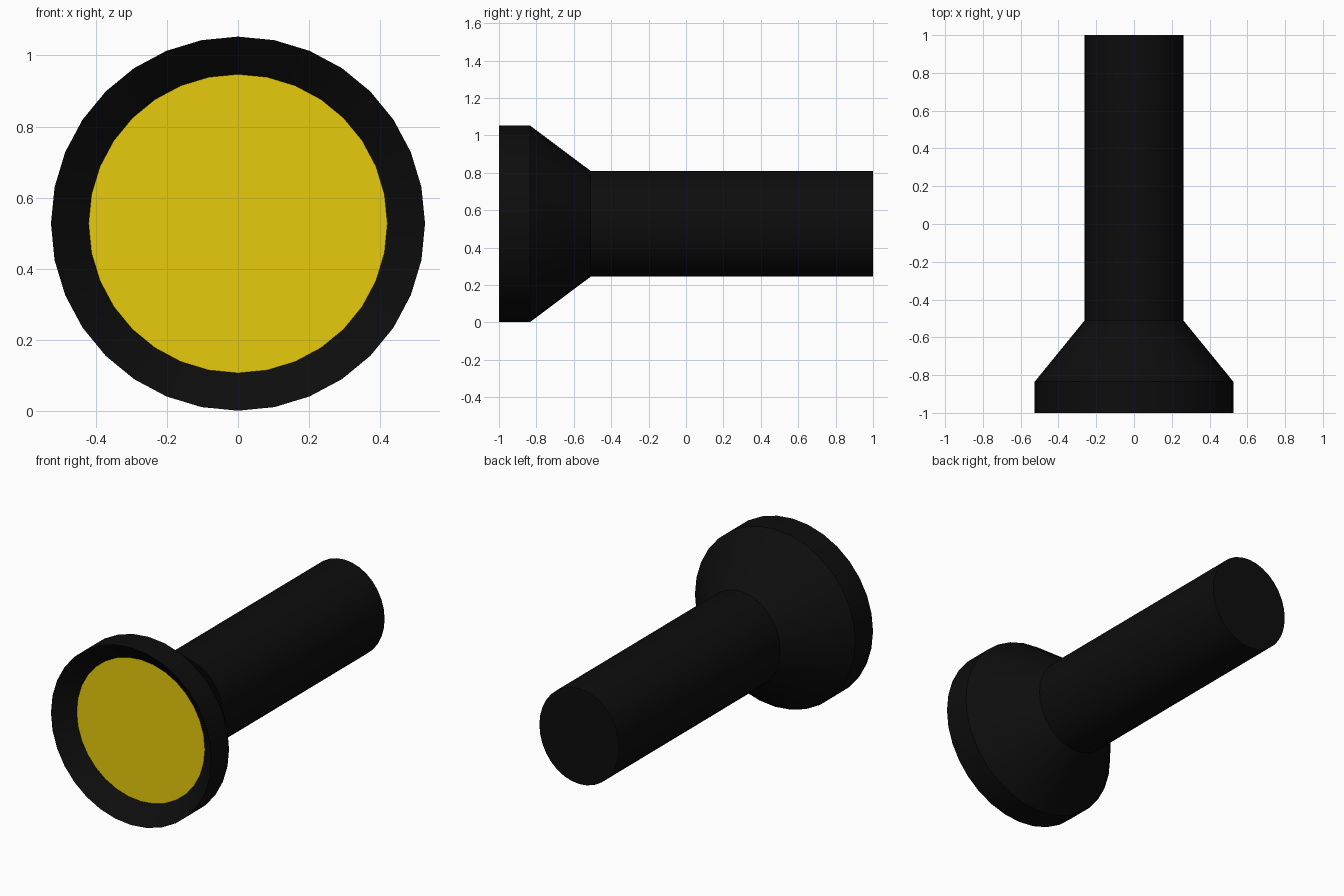
import bpy, bmesh
from math import sin, cos, pi

if "Cube" in bpy.data.objects:
    bpy.data.objects.remove(bpy.data.objects["Cube"])

SIDES = 32
AXIS_Z = 0.527


def material(name, color):
    m = bpy.data.materials.new(name)
    m.diffuse_color = color
    m.use_nodes = True
    m.node_tree.nodes["Principled BSDF"].inputs["Base Color"].default_value = m.diffuse_color
    return m


def loft(name, rings, mat, cap_end=False, cap_start=False):
    """Skin rings (y, x radius, z radius) along the torch axis."""
    bm = bmesh.new()
    loops = [[bm.verts.new((rx * sin(2 * pi * i / SIDES), y, AXIS_Z + rz * cos(2 * pi * i / SIDES)))
              for i in range(SIDES)] for y, rx, rz in rings]
    for a, b in zip(loops, loops[1:]):
        for i in range(SIDES):
            j = (i + 1) % SIDES
            bm.faces.new((a[i], a[j], b[j], b[i]))
    if cap_start:
        bm.faces.new(loops[0][::-1])
    if cap_end:
        bm.faces.new(loops[-1])
    mesh = bpy.data.meshes.new(name)
    bm.to_mesh(mesh)
    bm.free()
    mesh.materials.append(mat)
    obj = bpy.data.objects.new(name, mesh)
    bpy.context.collection.objects.link(obj)
    bpy.context.view_layer.objects.active = obj
    obj.select_set(True)
    bpy.ops.object.shade_smooth_by_angle(angle=pi / 6)
    obj.select_set(False)
    return obj


black = material("black_casing", (0.004, 0.004, 0.004, 1))
yellow = material("yellow_lens", (0.8, 0.6, 0.004, 1))

# Head: sloped reflector rim, outer band, taper down to the neck
loft("head", [(-0.91, 0.42, 0.42), (-1.0, 0.526, 0.526),
              (-0.835, 0.526, 0.526), (-0.51, 0.261, 0.283)], black)

# Handle: slightly oval tube with closed back end
loft("handle", [(-0.51, 0.261, 0.283), (1.0, 0.261, 0.283)], black, cap_end=True)

# Recessed lens disc
loft("lens", [(-0.91, 0.42, 0.42)], yellow, cap_start=True)
